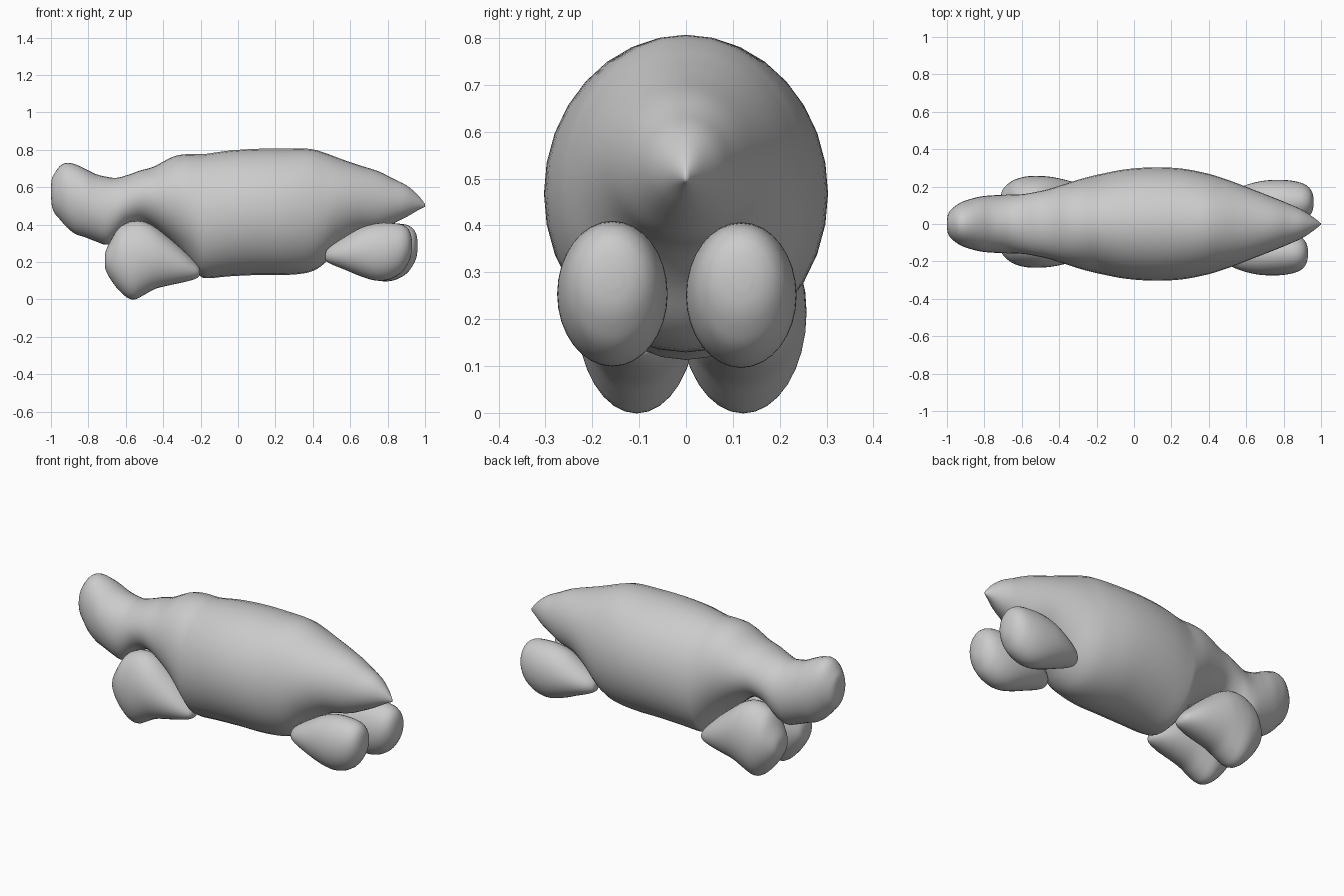
import bpy, bmesh, math
from mathutils import Vector


def refine(rows, steps=4):
    """Catmull-Rom subdivision of the section table."""
    pts = [Vector(r) for r in rows]
    out = []
    for i in range(len(pts) - 1):
        p0, p1 = pts[max(i - 1, 0)], pts[i]
        p2, p3 = pts[i + 1], pts[min(i + 2, len(pts) - 1)]
        for s in range(steps):
            t = s / steps
            out.append(0.5 * (2 * p1 + (p2 - p0) * t
                              + (2 * p0 - 5 * p1 + 4 * p2 - p3) * t * t
                              + (3 * p1 - p0 - 3 * p2 + p3) * t ** 3))
    out.append(pts[-1])
    return out


def loft(name, rows, y=0.0, width=1.0, sides=32):
    """Elliptical sections along x; each row is (x, top, bottom, half width)."""
    bm = bmesh.new()
    rings = []
    for x, top, bottom, half in refine(rows):
        mid, h = (top + bottom) / 2, (top - bottom) / 2
        half = max(half * width, 0.002)
        rings.append([bm.verts.new((x, y + half * math.cos(a), mid + h * math.sin(a)))
                      for a in (2 * math.pi * k / sides for k in range(sides))])
    for a, b in zip(rings, rings[1:]):
        for k in range(sides):
            n = (k + 1) % sides
            bm.faces.new((a[k], a[n], b[n], b[k]))
    bm.faces.new(rings[0])
    bm.faces.new(rings[-1])
    bmesh.ops.recalc_face_normals(bm, faces=bm.faces)
    for f in bm.faces:
        f.smooth = True
    me = bpy.data.meshes.new(name)
    bm.to_mesh(me)
    bm.free()
    ob = bpy.data.objects.new(name, me)
    bpy.context.collection.objects.link(ob)
    return ob


# Body: raised head, thin neck, deep belly, pointed tail
loft("body", [
    (-1.0, .60, .56, .02), (-.995, .645, .50, .05), (-.98, .675, .46, .075),
    (-.95, .715, .425, .10), (-.915, .73, .385, .12), (-.87, .722, .35, .135),
    (-.82, .70, .333, .147), (-.76, .67, .31, .153), (-.70, .655, .292, .156),
    (-.65, .65, .325, .157), (-.59, .665, .385, .16), (-.52, .69, .41, .172),
    (-.45, .71, .385, .188), (-.35, .762, .305, .22), (-.28, .776, .23, .242),
    (-.21, .776, .135, .26), (-.17, .778, .113, .269), (-.05, .795, .123, .292),
    (.10, .805, .13, .303), (.25, .806, .13, .297), (.38, .805, .145, .273),
    (.46, .785, .19, .25), (.54, .755, .275, .222), (.64, .72, .345, .183),
    (.75, .685, .37, .14), (.83, .645, .405, .107), (.90, .61, .44, .075),
    (.96, .56, .475, .035), (1.0, .51, .495, .003)])

# Front flippers
front = [
    (-.712, .23, .18, .02), (-.705, .265, .15, .055), (-.68, .315, .105, .085),
    (-.64, .38, .052, .112), (-.59, .41, .008, .127), (-.55, .42, .0, .132),
    (-.50, .415, .025, .132), (-.44, .385, .057, .127), (-.36, .322, .077, .11),
    (-.29, .26, .092, .088), (-.235, .205, .107, .06), (-.21, .175, .122, .038),
    (-.203, .155, .138, .012)]
loft("front_flipper_right", front, y=-.105, width=.97)
loft("front_flipper_left", front, y=.122, width=1.02)

# Rear flippers
rear = [
    (.467, .24, .215, .015), (.475, .265, .202, .035), (.51, .295, .183, .065),
    (.58, .34, .155, .094), (.66, .385, .122, .113), (.74, .407, .10, .118),
    (.81, .409, .107, .114), (.87, .402, .14, .10), (.905, .382, .185, .078),
    (.923, .352, .225, .05), (.93, .315, .265, .02)]
loft("rear_flipper_right", rear, y=-.157)
loft("rear_flipper_left", [(x + .03, t - .003, b - .003, w) for x, t, b, w in rear], y=.118)
